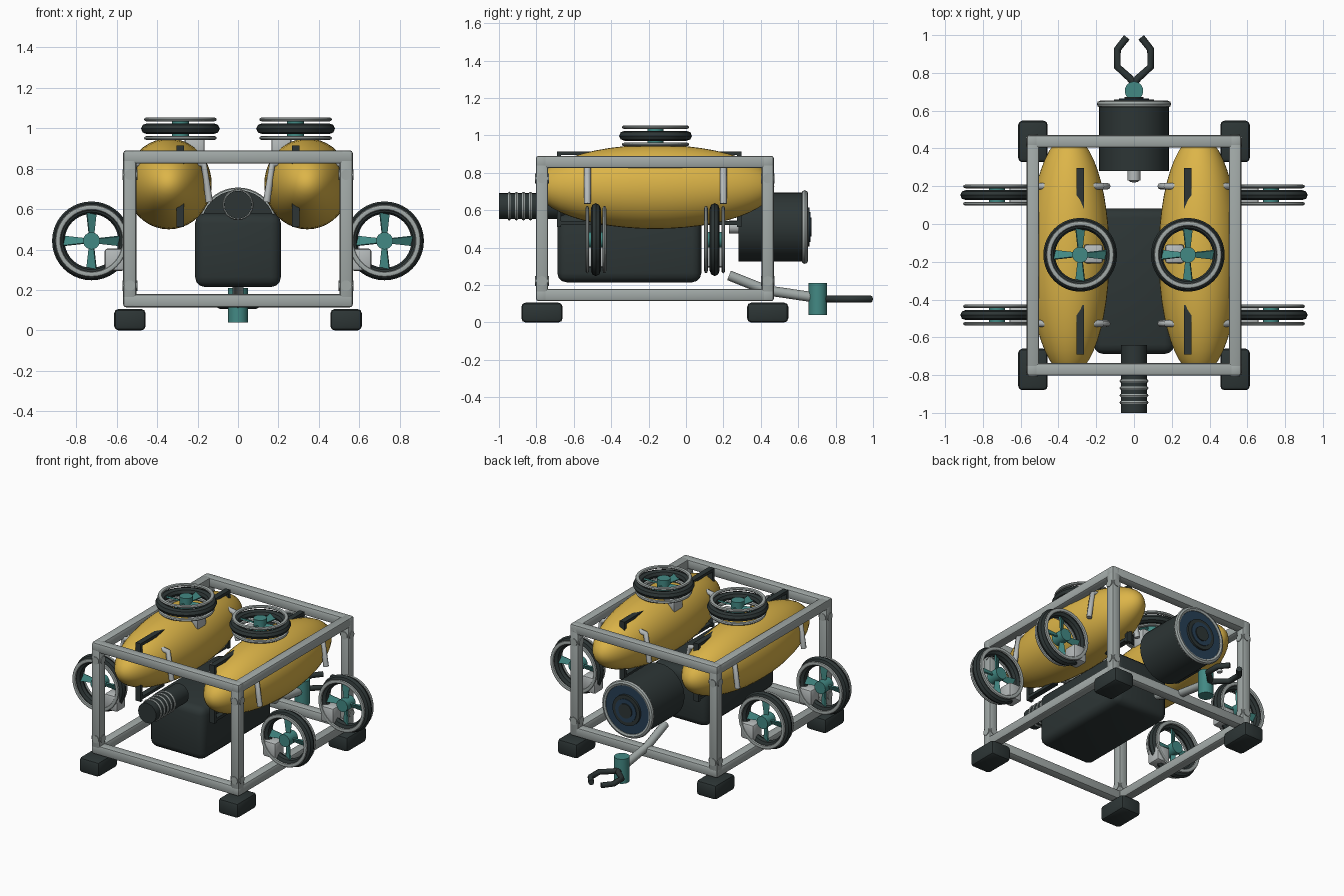
import bpy, bmesh, math
from mathutils import Vector, Matrix

if "Cube" in bpy.data.objects:
    bpy.data.objects.remove(bpy.data.objects["Cube"])


def material(name, rgb):
    m = bpy.data.materials.new(name)
    m.diffuse_color = (*rgb, 1)
    m.use_nodes = True
    m.node_tree.nodes["Principled BSDF"].inputs["Base Color"].default_value = m.diffuse_color
    return m


YELLOW = material("float_yellow", (0.72, 0.46, 0.065))
BLACK = material("rubber_black", (0.026, 0.036, 0.036))
GREY = material("metal_grey", (0.36, 0.40, 0.39))
LIGHT = material("bracket_light_grey", (0.47, 0.50, 0.50))
TEAL = material("propeller_teal", (0.055, 0.25, 0.23))
NAVY = material("lens_navy", (0.02, 0.05, 0.09))


def finish(bm, name, mat, smooth=True):
    bmesh.ops.recalc_face_normals(bm, faces=bm.faces)
    me = bpy.data.meshes.new(name)
    bm.to_mesh(me)
    bm.free()
    me.materials.append(mat)
    ob = bpy.data.objects.new(name, me)
    bpy.context.collection.objects.link(ob)
    if smooth:
        bpy.ops.object.select_all(action='DESELECT')
        ob.select_set(True)
        bpy.context.view_layer.objects.active = ob
        bpy.ops.object.shade_smooth_by_angle(angle=math.radians(35))
    return ob


def box(name, mat, center, size, bevel=0.0, segs=2):
    bm = bmesh.new()
    bmesh.ops.create_cube(bm, size=1)
    bmesh.ops.scale(bm, vec=size, verts=bm.verts)
    if bevel:
        bmesh.ops.bevel(bm, geom=bm.edges[:], offset=bevel, segments=segs,
                        profile=0.5, affect='EDGES')
    bmesh.ops.translate(bm, vec=center, verts=bm.verts)
    return finish(bm, name, mat)


def rod(name, mat, a, b, r, n=24):
    a, b = Vector(a), Vector(b)
    bm = bmesh.new()
    bmesh.ops.create_cone(bm, cap_ends=True, segments=n, radius1=r, radius2=r,
                          depth=(b - a).length)
    rot = (b - a).to_track_quat('Z', 'Y').to_matrix().to_4x4()
    bmesh.ops.transform(bm, matrix=Matrix.Translation((a + b) / 2) @ rot, verts=bm.verts)
    return finish(bm, name, mat)


def ring(name, mat, matrix, R, rr, rz, n=40, m=8):
    # Torus around local z with an elliptical section
    bm = bmesh.new()
    rows = []
    for i in range(n):
        a = 2 * math.pi * i / n
        row = []
        for j in range(m):
            t = 2 * math.pi * j / m
            d = R + rr * math.cos(t)
            row.append(bm.verts.new((d * math.cos(a), d * math.sin(a), rz * math.sin(t))))
        rows.append(row)
    for i in range(n):
        p, q = rows[i], rows[(i + 1) % n]
        for j in range(m):
            bm.faces.new((p[j], q[j], q[(j + 1) % m], p[(j + 1) % m]))
    bm.transform(matrix)
    return finish(bm, name, mat)


def tube(name, mat, points, r, res=2):
    cu = bpy.data.curves.new(name, 'CURVE')
    cu.dimensions = '3D'
    cu.bevel_depth = r
    cu.bevel_resolution = res
    cu.use_fill_caps = True
    sp = cu.splines.new('POLY')
    sp.points.add(len(points) - 1)
    for p, co in zip(sp.points, points):
        p.co = (*co, 1)
    cu.materials.append(mat)
    ob = bpy.data.objects.new(name, cu)
    bpy.context.collection.objects.link(ob)
    return ob


def thruster(name, center, rot):
    M = Matrix.Translation(center) @ rot
    ring(name + "_duct", BLACK, M, 0.164, 0.031, 0.027)
    for z in (-0.046, 0.046):
        ring(name + "_rim", GREY, M @ Matrix.Translation((0, 0, z)), 0.166, 0.014, 0.010)
    rod(name + "_hub", TEAL, M @ Vector((0, 0, -0.045)), M @ Vector((0, 0, 0.045)), 0.042)
    # Pitched blades that widen towards the tip
    bm = bmesh.new()
    for k in range(4):
        made = bmesh.ops.create_cube(bm, size=1)["verts"]
        for v in made:
            tip = v.co.x > 0
            w = 0.054 if tip else 0.026
            v.co = Vector((0.143 if tip else 0.03, v.co.y * w, v.co.z * 0.01))
        turn = Matrix.Rotation(k * math.pi / 2, 4, 'Z') @ Matrix.Rotation(0.45, 4, 'X')
        bmesh.ops.transform(bm, matrix=turn, verts=made)
    bm.transform(M)
    finish(bm, name + "_blades", TEAL, False)


FX, FY0, FY1, Z0, Z1, T = 0.535, -0.77, 0.437, 0.147, 0.858, 0.066
CY, CZ = (FY0 + FY1) / 2, (Z0 + Z1) / 2

# Open frame and feet
for z in (Z0, Z1):
    for y in (FY0, FY1):
        box("cross_rail", GREY, (0, y, z), (2 * FX + T, T, T), 0.014)
    for s in (-1, 1):
        box("side_rail", GREY, (s * FX, CY, z), (T, FY1 - FY0 + T, T), 0.014)
for s in (-1, 1):
    for y in (FY0, FY1):
        box("frame_post", GREY, (s * FX, y, CZ), (T, T, Z1 - Z0 + T), 0.014)
        box("foot", BLACK, (s * FX, y, 0.053), (0.156, 0.22, 0.106), 0.022)
        for z in (0.222, 0.77):
            rod("post_bolt", GREY, (s * FX, y - 0.037, z), (s * FX, y + 0.037, z), 0.026, 16)
            rod("post_bolt", GREY, (s * FX - 0.037, y, z), (s * FX + 0.037, y, z), 0.026, 16)

for s in (-1, 1):
    # Long buoyancy float
    bm = bmesh.new()
    bmesh.ops.create_uvsphere(bm, u_segments=40, v_segments=24, radius=1)
    bm.transform(Matrix.Translation((s * 0.343, -0.165, 0.725))
                 @ Matrix.Diagonal((0.213, 0.637, 0.225, 1))
                 @ Matrix.Rotation(math.pi / 2, 4, 'X'))
    finish(bm, "float", YELLOW)

    # Squared straps at both ends of the float
    for ye, yi in ((-0.68, -0.43), (0.285, 0.06)):
        x, ym, ln = s * 0.285, (ye + yi) / 2, abs(ye - yi)
        box("strap_top", BLACK, (x, ym, 0.905), (0.038, ln, 0.02))
        box("strap_end", BLACK, (x, ye, 0.713), (0.038, 0.022, 0.404))
        box("strap_bottom", BLACK, (x, ym, 0.532), (0.038, ln, 0.02))

    # Bent hangers on each flank of the float
    for y in (0.2, -0.527):
        for d in (-1, 1):
            path = [(s * 0.34 + d * o, y, z) for o, z in
                    ((0.09, 0.835), (0.17, 0.825), (0.198, 0.635))]
            tube("float_hanger", LIGHT, path, 0.018)

    # Vertical and side thrusters with their mounts
    thruster("top_thruster", (s * 0.285, -0.163, 0.998), Matrix.Identity(4))
    box("top_mount", LIGHT, (s * 0.215, -0.158, 0.905), (0.10, 0.10, 0.11), 0.014)
    for y in (-0.482, 0.153):
        thruster("side_thruster", (s * 0.725, y, 0.443), Matrix.Rotation(math.pi / 2, 4, 'X'))
        box("side_mount", LIGHT, (s * 0.61, y, 0.35), (0.10, 0.10, 0.11), 0.014)

# Central equipment hull
box("hull", BLACK, (0, -0.303, 0.397), (0.425, 0.77, 0.365), 0.05, 3)

# Ribbed cable port
rod("cable_port", BLACK, (0, -1.0, 0.622), (0, -0.64, 0.622), 0.069)
for i in range(5):
    y = -0.945 + 0.038 * i
    ring("cable_rib", GREY, Matrix.Translation((0, y, 0.622))
         @ Matrix.Rotation(math.pi / 2, 4, 'X'), 0.068, 0.009, 0.009, 28, 6)

# Camera housing with layered lens
C = 0.51


def disc(name, mat, y0, y1, r):
    rod(name, mat, (0, y0, C), (0, y1, C), r, 40)


disc("camera_body", BLACK, 0.28, 0.635, 0.184)
disc("camera_glass", NAVY, 0.63, 0.645, 0.17)
disc("lens_barrel", BLACK, 0.64, 0.66, 0.105)
disc("lens_glass", NAVY, 0.655, 0.665, 0.08)
disc("lens_pupil", BLACK, 0.66, 0.672, 0.05)
ring("camera_bezel", GREY, Matrix.Translation((0, 0.635, C))
     @ Matrix.Rotation(math.pi / 2, 4, 'X'), 0.179, 0.018, 0.018)
disc("camera_connector", LIGHT, 0.23, 0.29, 0.034)

# Manipulator arm, wrist and claw
tube("arm", GREY, [(0, 0.23, 0.252), (0, 0.43, 0.172), (0, 0.68, 0.135)], 0.027, 4)
rod("wrist", TEAL, (0, 0.705, 0.04), (0, 0.705, 0.21), 0.049)
for s in (-1, 1):
    claw = [(0, 0.745), (0.022, 0.772), (0.088, 0.832), (0.088, 0.925), (0.038, 0.988)]
    tube("claw", BLACK, [(s * x, y, 0.125) for x, y in claw], 0.019)
